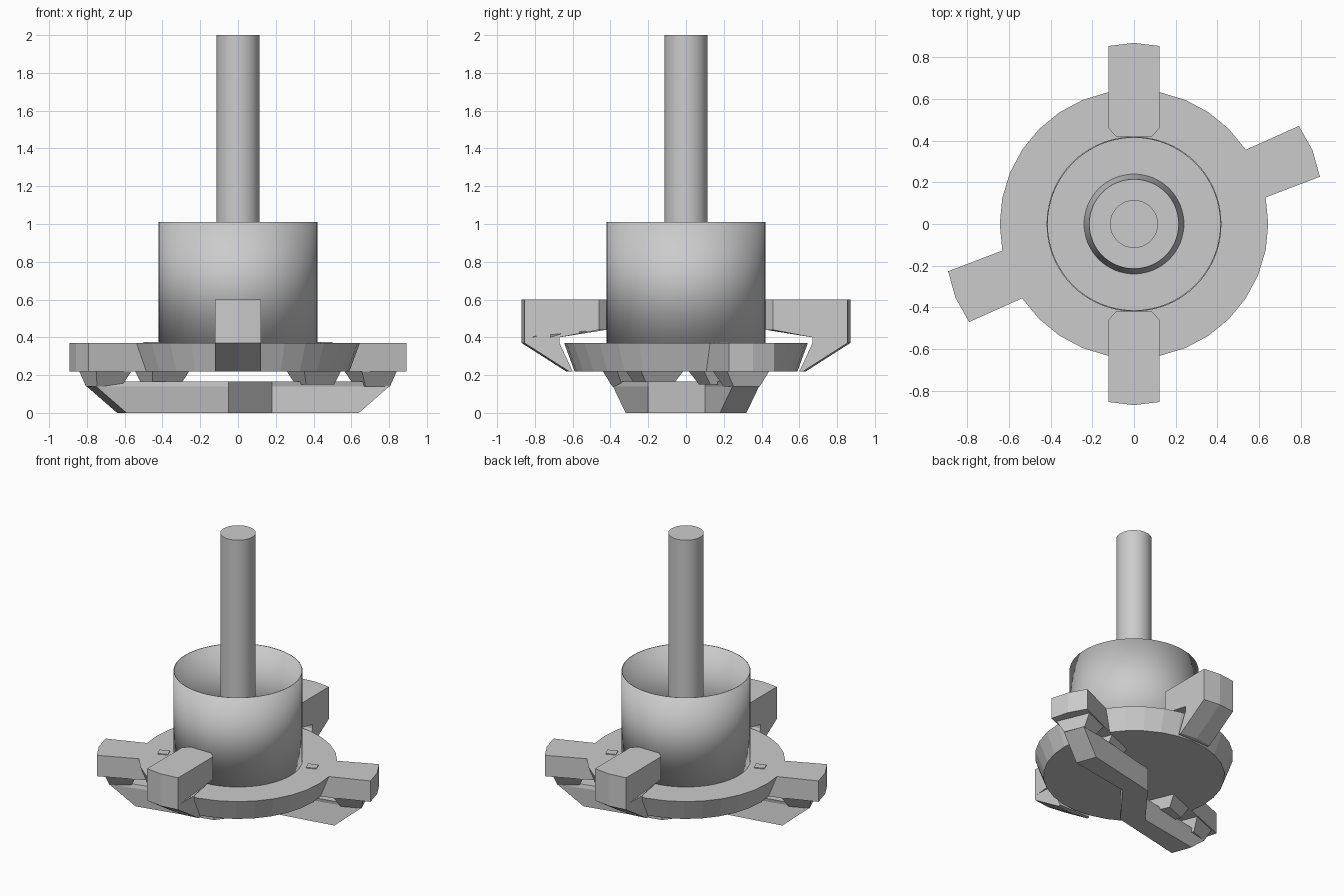
import bpy, bmesh, math
from mathutils import Matrix

cube = bpy.data.objects.get("Cube")
if cube:
    bpy.data.objects.remove(cube, do_unlink=True)

GREY = (0.6, 0.6, 0.6, 1)
mat = bpy.data.materials.new("plain grey")
mat.use_nodes = True
mat.diffuse_color = GREY
mat.node_tree.nodes["Principled BSDF"].inputs["Base Color"].default_value = GREY


def loft(name, rings, degrees=0):
    """Closed solid joining rings of (x, y, z) points, turned about the z axis."""
    bm = bmesh.new()
    loops = [[bm.verts.new(p) for p in ring] for ring in rings]
    for low, high in zip(loops, loops[1:]):
        for i in range(len(low)):
            j = (i + 1) % len(low)
            bm.faces.new((low[i], low[j], high[j], high[i]))
    bm.faces.new(loops[0][::-1])
    bm.faces.new(loops[-1])
    bmesh.ops.recalc_face_normals(bm, faces=bm.faces[:])
    bm.transform(Matrix.Rotation(math.radians(degrees), 4, "Z"))
    mesh = bpy.data.meshes.new(name)
    bm.to_mesh(mesh)
    bm.free()
    mesh.materials.append(mat)
    obj = bpy.data.objects.new(name, mesh)
    bpy.context.collection.objects.link(obj)
    return obj


def at(points, z):
    return [(x, y, z) for x, y in points]


def rect(x0, x1, w, z):
    return at([(x0, -w), (x1, -w), (x1, w), (x0, w)], z)


def cone(name, r0, r1, z0, z1, sides=64, smooth=True, fill="NGON"):
    bpy.ops.mesh.primitive_cone_add(vertices=sides, radius1=r0, radius2=r1, depth=z1 - z0,
                                    end_fill_type=fill, location=(0, 0, (z0 + z1) / 2))
    obj = bpy.context.object
    obj.name = name
    obj.data.materials.append(mat)
    if smooth:
        bpy.ops.object.shade_smooth_by_angle(angle=math.radians(30))
    return obj


# Round parts: base disc, open cup, centre boss and stem
cone("base_disc", 0.59, 0.645, 0.22, 0.37, sides=32, smooth=False)
cup = cone("cup_wall", 0.42, 0.42, 0.37, 1.01, fill="NOTHING")
wall = cup.modifiers.new("wall", "SOLIDIFY")
wall.thickness = 0.006
cone("centre_boss", 0.24, 0.215, 0.37, 0.6)
cone("stem", 0.115, 0.115, 0.37, 2.0)

# Side arms with the connectors that carry the lower bar
for side, angle in (("left", 22.5), ("right", 202.5)):
    arm = [(0.56, -0.122), (0.912, -0.132), (0.928, 0), (0.912, 0.132), (0.56, 0.122)]
    loft(side + "_arm", [at(arm, 0.22), at(arm, 0.37)], angle)
    loft(side + "_outer_connector",
         [rect(0.70, 0.84, 0.075, 0.14), rect(0.66, 0.86, 0.12, 0.22)], angle)
    loft(side + "_inner_connector",
         [rect(0.36, 0.52, 0.075, 0.15), rect(0.33, 0.54, 0.12, 0.22)], angle)
    loft(side + "_clip_tab",
         [rect(0.46, 0.53, 0.03, 0.36), rect(0.46, 0.53, 0.03, 0.376)], angle)

# Front and back raised blocks, each on a sloping strut
W = 0.123
for side, angle in (("back", 90), ("front", 270)):
    half = [(0.42, 0.085, 0.44), (0.46, W, 0.44), (0.67, W, 0.40), (0.855, W, 0.40)]
    under = [(x, -y, z) for x, y, z in half] + [(0.87, 0, 0.40)] + half[::-1]
    loft(side + "_block", [under, [(x, y, 0.6) for x, y, z in under]], angle)
    foot = [(0.60, -W), (0.62, -W), (0.635, 0), (0.62, W), (0.60, W)]
    head = [(0.67, -W), (0.855, -W), (0.87, 0), (0.855, W), (0.67, W)]
    loft(side + "_strut", [at(foot, 0.22), at(head, 0.37), at(head, 0.40)], angle)


# Z-shaped lower bar with undercut tips
def bar_ring(reach, z):
    dx, dy = reach * math.cos(math.radians(22.5)), reach * math.sin(math.radians(22.5))
    half = [(-0.59 - dx, -0.32 - dy), (-0.05, -0.20), (0.18, 0.10), (0.64 + dx, 0.18 + dy)]
    return at(half + [(-x, -y) for x, y in half], z)


loft("lower_bar", [bar_ring(0, 0), bar_ring(0.174, 0.14), bar_ring(0.10, 0.165)])
